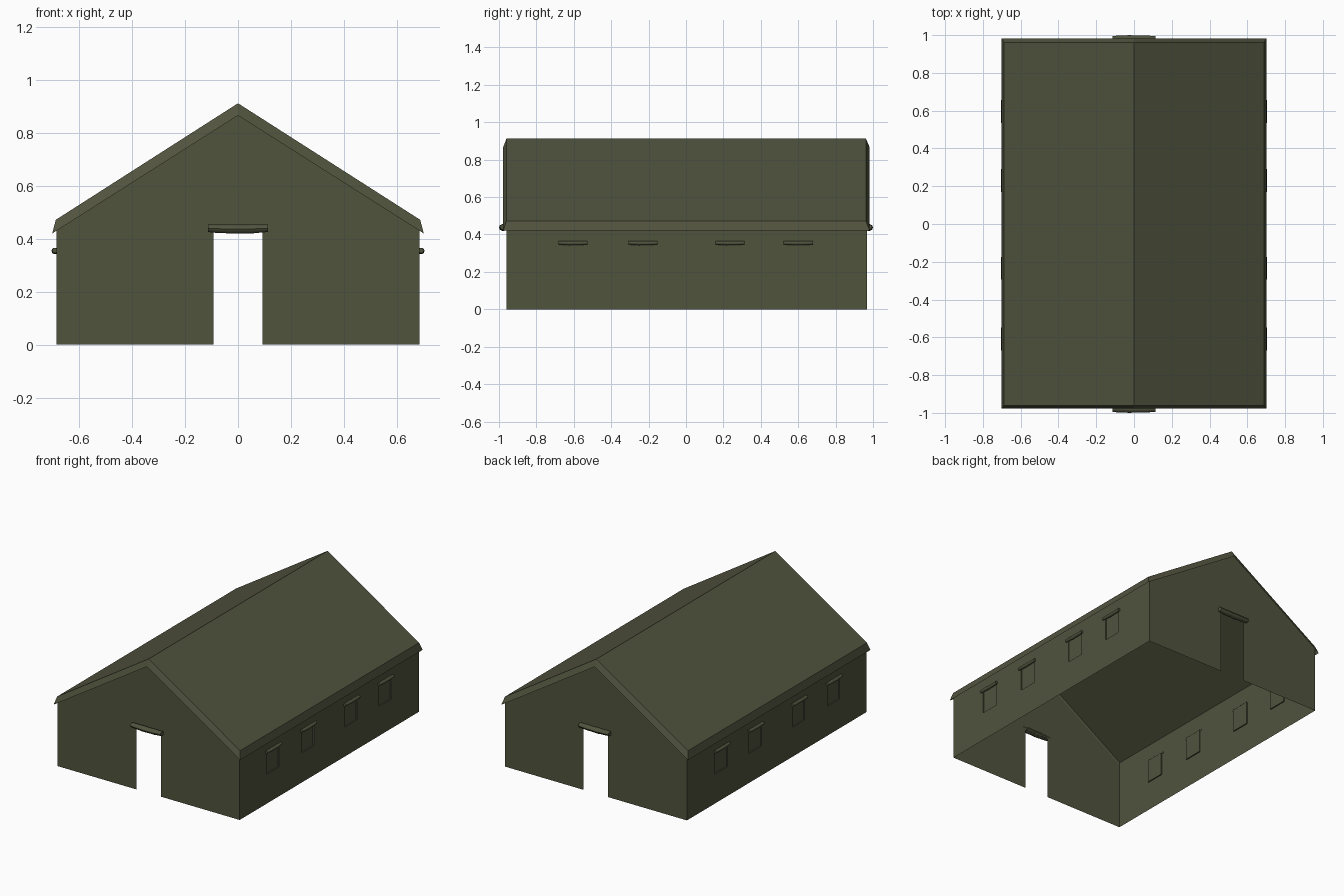
import bpy, bmesh, math
from mathutils import Vector

cube = bpy.data.objects.get("Cube")
if cube:
    bpy.data.objects.remove(cube, do_unlink=True)

# Olive canvas
canvas = bpy.data.materials.new("olive_canvas")
canvas.use_nodes = True
colour = (0.082, 0.087, 0.048, 1)
canvas.diffuse_color = colour
shader = canvas.node_tree.nodes["Principled BSDF"]
shader.inputs["Base Color"].default_value = colour
shader.inputs["Roughness"].default_value = 0.9

HALF_W = 0.685
FRONT, BACK = -0.96, 0.968
DOOR_X, DOOR_Z = 0.092, 0.425
WINDOW_Y = (-0.605, -0.23, 0.235, 0.6)
WINDOW_HALF = 0.066
WINDOW_Z = (0.2, 0.355)


def make_object(name, bm):
    mesh = bpy.data.meshes.new(name)
    bm.to_mesh(mesh)
    bm.free()
    mesh.materials.append(canvas)
    obj = bpy.data.objects.new(name, mesh)
    bpy.context.collection.objects.link(obj)
    return obj


def gable(name, y, facing):
    # End wall with an open doorway
    half = [(DOOR_X, DOOR_Z), (DOOR_X, 0), (HALF_W, 0), (HALF_W, 0.455)]
    outline = half + [(0, 0.89)] + [(-x, z) for x, z in reversed(half)]
    bm = bmesh.new()
    face = bm.faces.new([bm.verts.new((x, y, z)) for x, z in outline])
    face.normal_update()
    if face.normal.y * facing < 0:
        face.normal_flip()
    make_object(name, bm)


def side_wall(name, side):
    # Long wall with shallow recessed window panels
    ys = [FRONT] + [c + s * WINDOW_HALF for c in WINDOW_Y for s in (-1, 1)] + [BACK]
    zs = [0, *WINDOW_Z, 0.468]
    bm = bmesh.new()
    grid = [[bm.verts.new((side * HALF_W, y, z)) for z in zs] for y in ys]
    panels = []
    for i in range(len(ys) - 1):
        for j in range(len(zs) - 1):
            corners = [grid[i][j], grid[i + 1][j], grid[i + 1][j + 1], grid[i][j + 1]]
            face = bm.faces.new(corners if side > 0 else corners[::-1])
            if i % 2 == 1 and j == 1:
                panels.append(face)
    for face in panels:
        new = bmesh.ops.extrude_discrete_faces(bm, faces=[face])["faces"][0]
        rim = list(new.verts)
        bmesh.ops.translate(bm, verts=rim, vec=(-side * 0.008, 0, 0))
    # Join the reveal edges
    bmesh.ops.remove_doubles(bm, verts=bm.verts, dist=0.0001)
    make_object(name, bm)


def roof():
    # Two slopes with a flared skirt hanging all round
    def ring(x, eave_z, ridge_z, y0, y1):
        pts = [(-x, y0, eave_z), (0, y0, ridge_z), (x, y0, eave_z),
               (x, y1, eave_z), (0, y1, ridge_z), (-x, y1, eave_z)]
        return [bm.verts.new(p) for p in pts]
    bm = bmesh.new()
    top = ring(0.688, 0.472, 0.912, -0.96, 0.962)
    hem = ring(0.702, 0.42, 0.866, -0.978, 0.982)
    bm.faces.new([top[0], top[1], top[4], top[5]])
    bm.faces.new([top[1], top[2], top[3], top[4]])
    for i in range(6):
        k = (i + 1) % 6
        bm.faces.new([top[i], hem[i], hem[k], top[k]])
    bmesh.ops.recalc_face_normals(bm, faces=bm.faces)
    make_object("roof", bm)


def rolled_flap(name, centre, along, out, half_len, depth, height, sag):
    # Rolled-up canvas: an oval tube, slightly fuller and sagging in the middle
    along, out, up = Vector(along), Vector(out), Vector((0, 0, 1))
    steps, sides = 8, 10
    bm = bmesh.new()
    rings = []
    for i in range(steps + 1):
        t = 2 * i / steps - 1
        bulge = 1 - t * t
        fold = 0.06 * math.sin(i * 2.4)
        size = 0.84 + 0.16 * bulge + fold * bulge
        mid = Vector(centre) + along * t * half_len - up * sag * bulge
        rings.append([bm.verts.new(mid + out * depth * size * math.cos(a)
                                   + up * height * size * math.sin(a))
                      for a in (math.tau * k / sides for k in range(sides))])
    for a, b in zip(rings, rings[1:]):
        for k in range(sides):
            n = (k + 1) % sides
            bm.faces.new([a[k], a[n], b[n], b[k]])
    bm.faces.new(rings[0])
    bm.faces.new(rings[-1])
    bmesh.ops.recalc_face_normals(bm, faces=bm.faces)
    obj = make_object(name, bm)
    bpy.ops.object.select_all(action="DESELECT")
    obj.select_set(True)
    bpy.context.view_layer.objects.active = obj
    bpy.ops.object.shade_smooth_by_angle(angle=math.radians(40))


gable("front_wall", FRONT, -1)
gable("back_wall", BACK, 1)
roof()

# Door flaps
for label, y, facing in (("front", -0.977, -1), ("back", 0.977, 1)):
    rolled_flap(label + "_door_flap", (0, y, 0.44), (1, 0, 0), (0, facing, 0),
                0.113, 0.022, 0.018, 0.003)

# Side walls with a rolled flap over each window
for label, side in (("left", 1), ("right", -1)):
    side_wall(label + "_wall", side)
    for n, y in enumerate(WINDOW_Y, 1):
        rolled_flap(f"{label}_window_flap_{n}", (side * 0.692, y, 0.356), (0, 1, 0),
                    (side, 0, 0), 0.078, 0.012, 0.012, 0.002)
